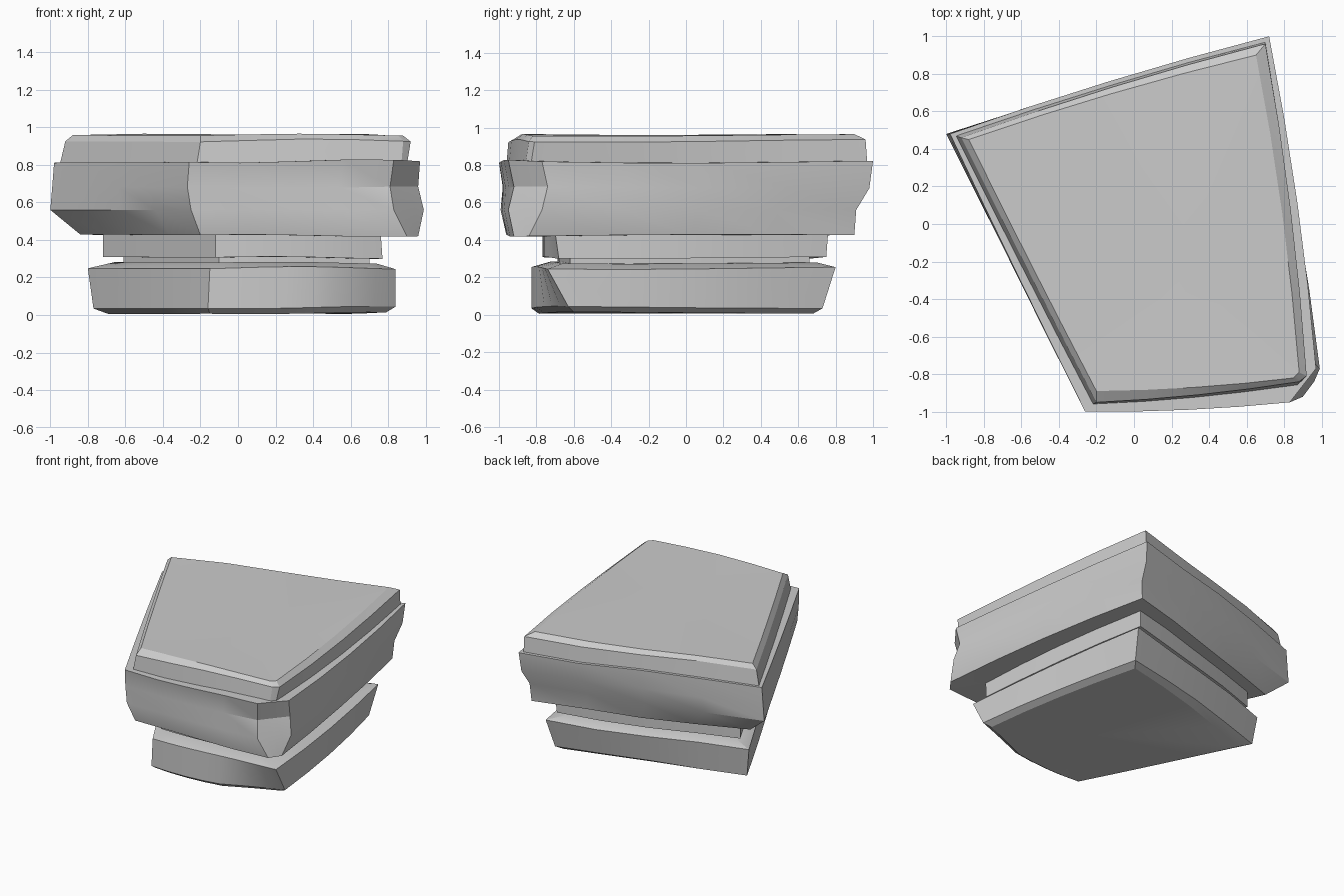
import bpy, bmesh, math
from mathutils import Vector

if "Cube" in bpy.data.objects:
    bpy.data.objects.remove(bpy.data.objects["Cube"])

SEG = 4  # divisions of every side of the outline


def outline(corners, z, wave, bulge):
    """Divide the corner polygon, bowing long sides outward and rippling z."""
    pts = []
    n = len(corners)
    for i in range(n):
        a, b = Vector(corners[i]), Vector(corners[(i + 1) % n])
        d = b - a
        out = Vector((-d.y, d.x)).normalized()
        amount = bulge[i]
        for k in range(SEG):
            t = k / SEG
            p = a + d * t + out * amount * 4 * t * (1 - t)
            dz = wave * math.sin(4.2 * p.x + 2.5 * p.y + 9 * z)
            pts.append((p.x, p.y, z + dz))
    return pts


def stone(name, rings, bulge=(0.02, 0.025, 0.0, 0.015, 0.005)):
    """Loft a slab through rings of (z, ripple, corners), closed by fans."""
    bm = bmesh.new()
    loops = [[bm.verts.new(p) for p in outline(c, z, w, bulge)]
             for z, w, c in rings]
    n = len(loops[0])
    for lo, hi in zip(loops, loops[1:]):
        for i in range(n):
            j = (i + 1) % n
            bm.faces.new((lo[i], lo[j], hi[j], hi[i]))
    for loop, z in ((loops[0], rings[0][0]), (loops[-1], rings[-1][0])):
        mid = sum((v.co for v in loop), Vector()) / n
        c = bm.verts.new((mid.x, mid.y, z))
        for i in range(n):
            bm.faces.new((loop[i], loop[(i + 1) % n], c))
    bmesh.ops.recalc_face_normals(bm, faces=bm.faces[:])
    me = bpy.data.meshes.new(name)
    bm.to_mesh(me)
    bm.free()
    ob = bpy.data.objects.new(name, me)
    bpy.context.collection.objects.link(ob)
    bpy.context.view_layer.objects.active = ob
    ob.select_set(True)
    bpy.ops.object.shade_smooth_by_angle(angle=math.radians(25))
    ob.select_set(False)
    return ob


# Corner order: left, back, right, front right, front left

# Base slab with chamfered underside
stone("base_slab", [
    (0.010, 0.005, [(-.69, .31), (.56, .68), (.79, -.60), (.40, -.76), (-.15, -.78)]),
    (0.040, 0.006, [(-.77, .36), (.60, .73), (.84, -.63), (.40, -.80), (-.16, -.82)]),
    (0.250, 0.008, [(-.80, .38), (.63, .80), (.84, -.74), (.42, -.80), (-.15, -.82)]),
    (0.278, 0.006, [(-.66, .34), (.53, .70), (.74, -.66), (.40, -.70), (-.12, -.72)]),
])

# Narrow gap filler and the thin layer above it
stone("inner_core", [
    (0.24, 0, [(-.61, .32), (.51, .66), (.70, -.62), (.40, -.66), (-.10, -.68)]),
    (0.34, 0, [(-.61, .32), (.51, .66), (.70, -.62), (.40, -.66), (-.10, -.68)]),
])
stone("neck_layer", [
    (0.305, 0.006, [(-.72, .37), (.57, .75), (.77, -.68), (.40, -.74), (-.12, -.76)]),
    (0.440, 0, [(-.72, .37), (.58, .76), (.76, -.70), (.40, -.74), (-.12, -.76)]),
])

# Thick main slab with a hollowed front right corner
stone("main_slab", [
    (0.423, 0.006, [(-.84, .42), (.68, .90), (.96, -.84), (.90, -.92), (-.20, -.96)]),
    (0.560, 0.000, [(-1.0, .48), (.69, .91), (.99, -.77), (.83, -.95), (-.25, -.99)]),
    (0.680, 0.005, [(-.99, .48), (.71, .98), (.96, -.74), (.81, -.92), (-.27, -.98)]),
    (0.820, 0.009, [(-.98, .48), (.72, 1.0), (.97, -.77), (.83, -.95), (-.26, -1.0)]),
])

# Thin cap layer with bevelled rim
stone("cap_layer", [
    (0.800, 0.000, [(-.95, .47), (.70, .97), (.90, -.83), (.87, -.86), (-.22, -.96)]),
    (0.930, 0.008, [(-.92, .46), (.70, .96), (.92, -.81), (.88, -.84), (-.20, -.95)]),
    (0.960, 0.006, [(-.88, .45), (.65, .90), (.88, -.79), (.85, -.82), (-.20, -.89)]),
])
